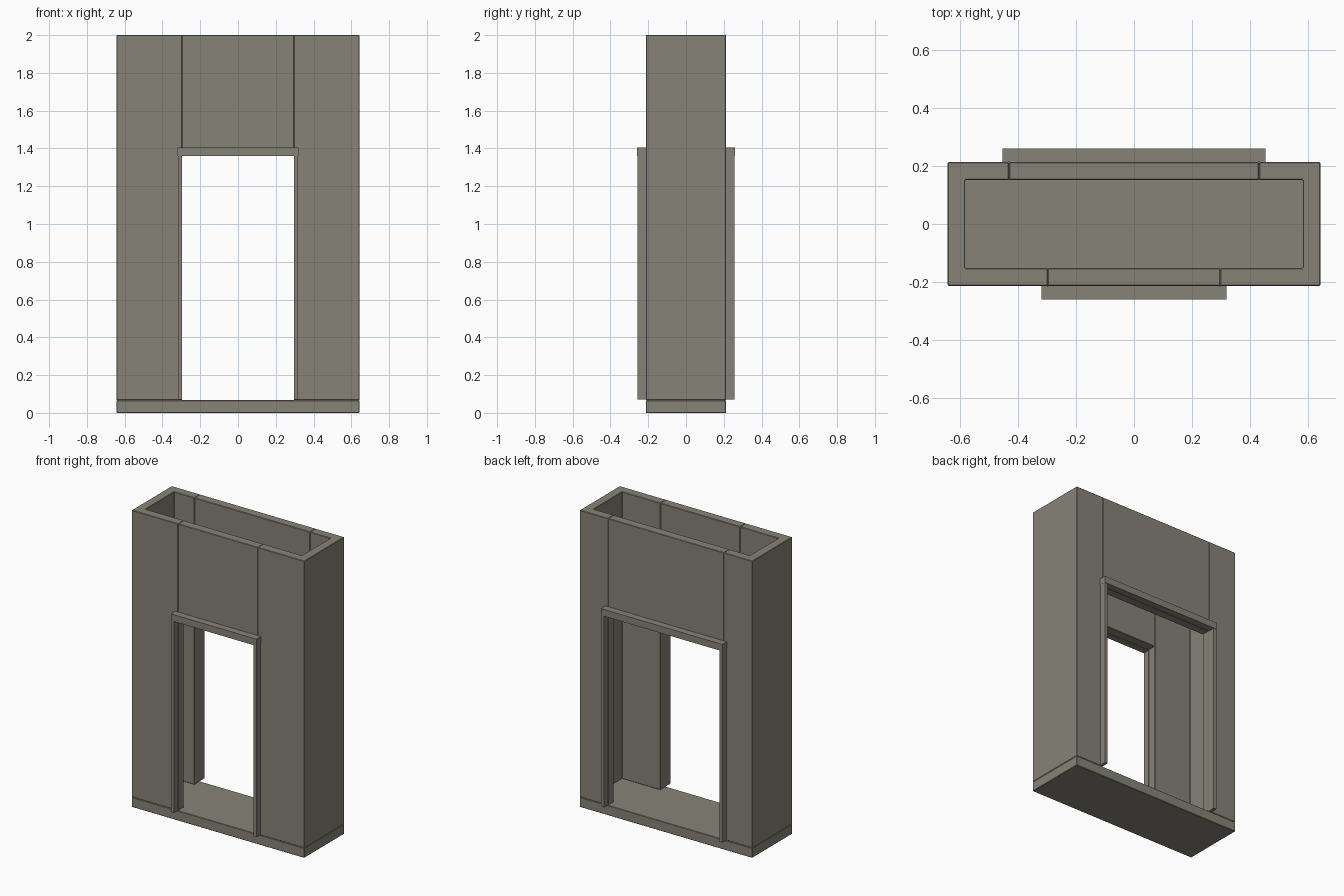
import bpy, bmesh

if "Cube" in bpy.data.objects:
    bpy.data.objects.remove(bpy.data.objects["Cube"])

stone = bpy.data.materials.new("grey_stone")
stone.diffuse_color = (0.238, 0.227, 0.185, 1)
stone.use_nodes = True
stone.node_tree.nodes["Principled BSDF"].inputs["Base Color"].default_value = stone.diffuse_color

X, Y, T = 0.643, 0.213, 0.061      # outer half width, half depth, wall thickness
FLOOR, DOOR, TOP = 0.067, 1.36, 2.0
BEVEL = 0.003


def prism(name, outline, z0, z1, bevel=0.0):
    """Extrude a plan outline from z0 up to z1."""
    bm = bmesh.new()
    face = bm.faces.new([bm.verts.new((x, y, z0)) for x, y in outline])
    up = bmesh.ops.extrude_face_region(bm, geom=[face])["geom"]
    bmesh.ops.translate(bm, vec=(0, 0, z1 - z0),
                        verts=[v for v in up if isinstance(v, bmesh.types.BMVert)])
    bmesh.ops.recalc_face_normals(bm, faces=bm.faces)
    if bevel:
        bmesh.ops.bevel(bm, geom=bm.edges[:], offset=bevel, segments=1, affect='EDGES')
    mesh = bpy.data.meshes.new(name)
    bm.to_mesh(mesh)
    bm.free()
    mesh.materials.append(stone)
    obj = bpy.data.objects.new(name, mesh)
    bpy.context.collection.objects.link(obj)
    return obj


def box(name, x0, x1, y0, y1, z0, z1, bevel=0.0):
    return prism(name, [(x0, y0), (x1, y0), (x1, y1), (x0, y1)], z0, z1, bevel)


# floor slab
box("floor_slab", -X, X, -Y, Y, 0, FLOOR, BEVEL)

FRONT, BACK = 0.297, 0.431         # half widths of the two openings

# C-shaped side walls that wrap round to both openings
for s, side in ((-1, "left"), (1, "right")):
    plan = [(FRONT, -Y), (X, -Y), (X, Y), (BACK, Y),
            (BACK, Y - T), (X - T, Y - T), (X - T, T - Y), (FRONT, T - Y)]
    prism(side + "_wall", [(s * x, y) for x, y in plan], FLOOR, TOP, BEVEL)

# panel over each opening, with projecting door frame
for d, half, end in ((-1, FRONT, "front"), (1, BACK, "back")):
    inner, outer = d * (Y - T), d * Y
    box(end + "_upper_panel", -half, half, inner, outer, DOOR, TOP, BEVEL)
    box(end + "_frame_header", -half - 0.022, half + 0.022,
        outer, d * 0.26, DOOR, 1.406)
    for s, side in ((-1, "left"), (1, "right")):
        box(f"{end}_{side}_frame_jamb", s * half, s * (half + 0.021),
            outer, d * 0.257, FLOOR + 0.003, DOOR)
